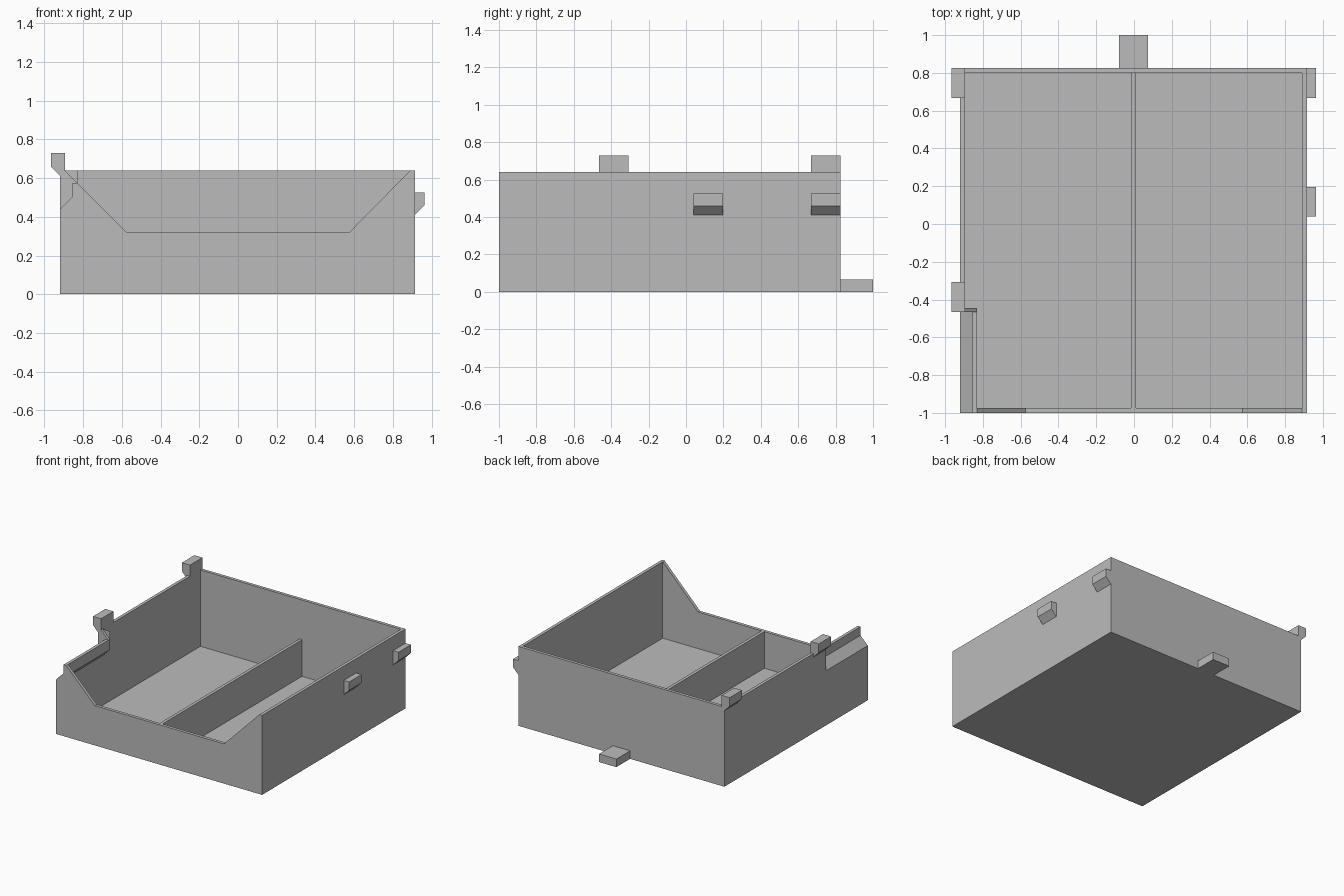
import bpy
import bmesh

cube = bpy.data.objects.get("Cube")
if cube:
    bpy.data.objects.remove(cube, do_unlink=True)

grey = bpy.data.materials.new("plain grey")
grey.use_nodes = True
grey.diffuse_color = (0.5, 0.5, 0.5, 1)
grey.node_tree.nodes["Principled BSDF"].inputs["Base Color"].default_value = grey.diffuse_color


def prism(name, profile, y0, y1):
    """Extrude an (x, z) outline along y."""
    bm = bmesh.new()
    face = bm.faces.new([bm.verts.new((x, y0, z)) for x, z in profile])
    out = bmesh.ops.extrude_face_region(bm, geom=[face])
    moved = [v for v in out["geom"] if isinstance(v, bmesh.types.BMVert)]
    bmesh.ops.translate(bm, verts=moved, vec=(0, y1 - y0, 0))
    bmesh.ops.recalc_face_normals(bm, faces=bm.faces)
    mesh = bpy.data.meshes.new(name)
    bm.to_mesh(mesh)
    bm.free()
    mesh.materials.append(grey)
    obj = bpy.data.objects.new(name, mesh)
    bpy.context.collection.objects.link(obj)
    return obj


def box(name, x0, x1, y0, y1, z0, z1):
    return prism(name, [(x0, z0), (x1, z0), (x1, z1), (x0, z1)], y0, y1)


def carve(target, cutters):
    """Subtract each cutter, bake the result and drop the cutters."""
    for cutter in cutters:
        cutter.hide_render = True
        mod = target.modifiers.new(cutter.name, "BOOLEAN")
        mod.operation = "DIFFERENCE"
        mod.solver = "EXACT"
        mod.object = cutter
    graph = bpy.context.evaluated_depsgraph_get()
    baked = bpy.data.meshes.new_from_object(target.evaluated_get(graph))
    target.modifiers.clear()
    target.data = baked
    for cutter in cutters:
        bpy.data.objects.remove(cutter, do_unlink=True)


LEFT, RIGHT, FRONT, BACK = -0.92, 0.915, -1.0, 0.825
TOP, HALF, WALL, ABOVE = 0.64, 0.32, 0.025, 0.8
IN_L, IN_R = LEFT + WALL, RIGHT - WALL
STEP = -0.465  # rear end of the stepped stretch of side wall

# Tray: solid block hollowed out, leaving a half-height divider
tray = box("tray", LEFT, RIGHT, FRONT, BACK, 0, TOP)
floor_line = [(IN_L, WALL), (-0.015, WALL), (-0.015, HALF), (0.01, HALF),
              (0.01, WALL), (IN_R, WALL), (IN_R, ABOVE)]
rear_cavity = prism("rear_cavity", [(IN_L, ABOVE)] + floor_line,
                    STEP + 0.02, BACK - WALL)
front_cavity = prism("front_cavity",
                     [(-0.83, ABOVE), (-0.83, 0.49), (IN_L, 0.425)] + floor_line,
                     FRONT + WALL, -0.4)

# Sloped opening in the front wall
opening = prism("front_opening",
                [(-0.575, HALF), (0.575, HALF), (IN_R, TOP), (IN_R, ABOVE),
                 (IN_L, ABOVE), (IN_L, TOP)], -1.1, STEP + 0.02)

# Outside recess that steps the wall inward
recess = prism("side_recess",
               [(-1, 0.36), (LEFT, 0.44), (-0.855, 0.505), (-0.855, 0.575),
                (-0.83, 0.575), (-0.83, ABOVE), (-1, ABOVE)], -1.1, STEP)
carve(tray, [rear_cavity, front_cavity, opening, recess])

# Hooks over one wall, catches on the other
hook = [(-0.967, 0.73), (-0.967, 0.66), (LEFT, 0.612), (LEFT, TOP),
        (IN_L, TOP), (IN_L, 0.73)]
catch = [(RIGHT, 0.41), (0.963, 0.458), (0.963, 0.525), (RIGHT, 0.525)]
DEPTH = 0.157
for place, y in (("front", STEP), ("rear", BACK - DEPTH)):
    prism(place + "_hook", hook, y, y + DEPTH)
for place, y in (("middle", 0.04), ("rear", BACK - DEPTH)):
    prism(place + "_catch", catch, y, y + DEPTH)

# Tab at the foot of the back wall
box("back_tab", -0.08, 0.075, BACK, 1.0, 0, 0.065)
